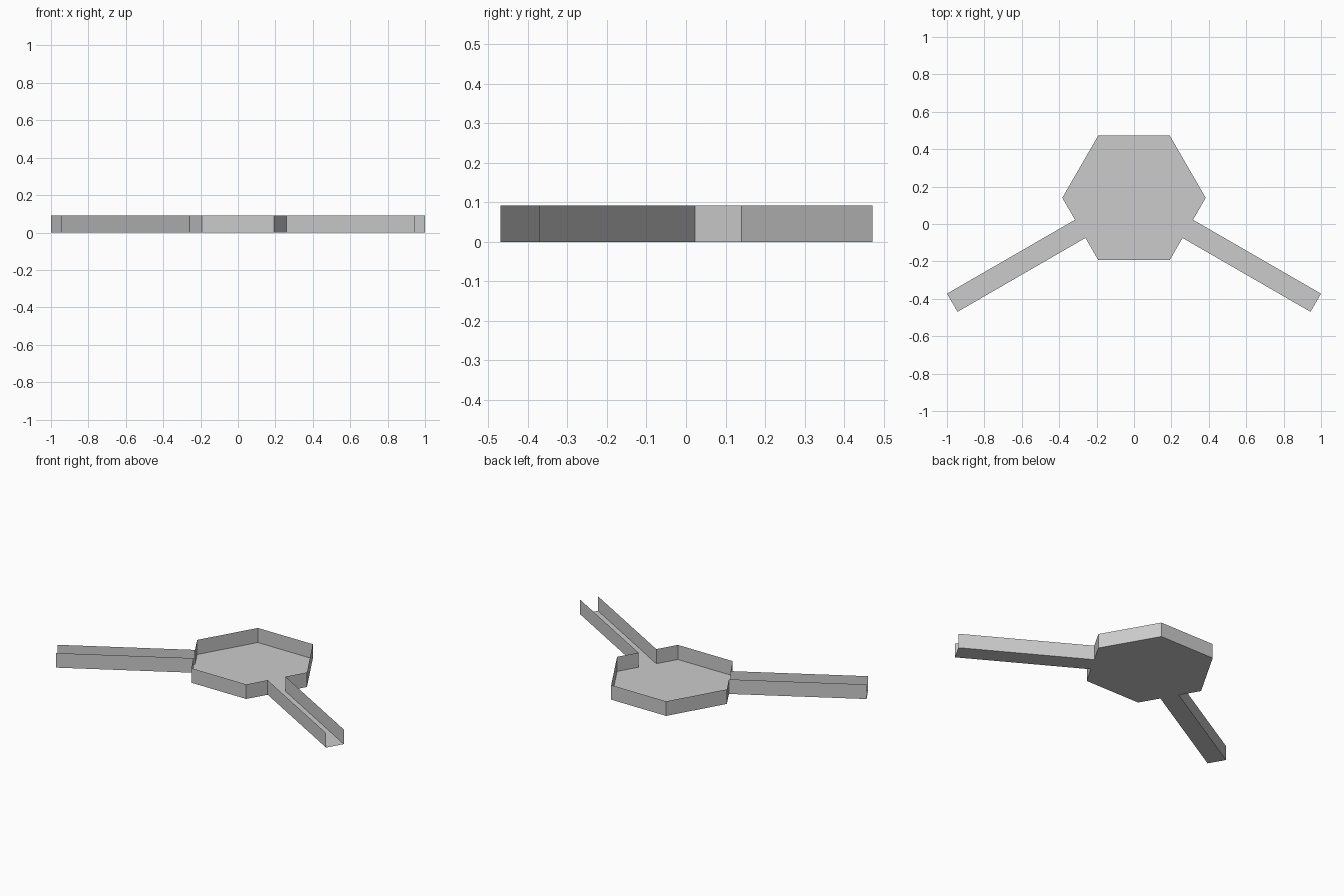
import bpy, bmesh
from math import radians, cos, sin
from mathutils import Vector

if "Cube" in bpy.data.objects:
    bpy.data.objects.remove(bpy.data.objects["Cube"])

CENTRE = Vector((0, 0.14, 0))    # middle of the hexagonal tray
APOTHEM = 0.332                  # centre to flat side
RADIUS = APOTHEM / cos(radians(30))
REACH = 1.122                    # centre to arm tip
HALF_W = 0.056                   # half the channel width
HEIGHT = 0.092
ARM_ANGLES = (-150, -30)


def arm_point(angle, dist, side):
    a = radians(angle)
    return CENTRE + Vector((cos(a), sin(a), 0)) * dist + Vector((-sin(a), cos(a), 0)) * side


def open_tray(name, outline, gaps):
    """Thin floor with upright thin walls on every edge except the gaps."""
    bm = bmesh.new()
    low = [bm.verts.new(p) for p in outline]
    high = [bm.verts.new(p + Vector((0, 0, HEIGHT))) for p in outline]
    bm.faces.new(low)
    n = len(low)
    for i in range(n):
        if i not in gaps:
            j = (i + 1) % n
            bm.faces.new((low[j], low[i], high[i], high[j]))
    for v in [v for v in bm.verts if not v.link_faces]:
        bm.verts.remove(v)
    mesh = bpy.data.meshes.new(name)
    bm.to_mesh(mesh)
    bm.free()
    obj = bpy.data.objects.new(name, mesh)
    bpy.context.collection.objects.link(obj)
    return obj


# hexagonal tray, with doorways where the arms join
outline, gaps = [], set()
for k in range(6):
    corner = radians(-180 + 60 * k)
    outline.append(CENTRE + Vector((cos(corner), sin(corner), 0)) * RADIUS)
    side_angle = -150 + 60 * k
    if side_angle in ARM_ANGLES:
        gaps.add(len(outline))
        outline += [arm_point(side_angle, APOTHEM, s) for s in (-HALF_W, HALF_W)]
open_tray("hexagon_tray", outline, gaps)

# channel arms, open at both ends
for name, angle in zip(("left_channel", "right_channel"), ARM_ANGLES):
    pts = [arm_point(angle, d, s) for d, s in (
        (APOTHEM, -HALF_W), (REACH, -HALF_W), (REACH, HALF_W), (APOTHEM, HALF_W))]
    open_tray(name, pts, {1, 3})
